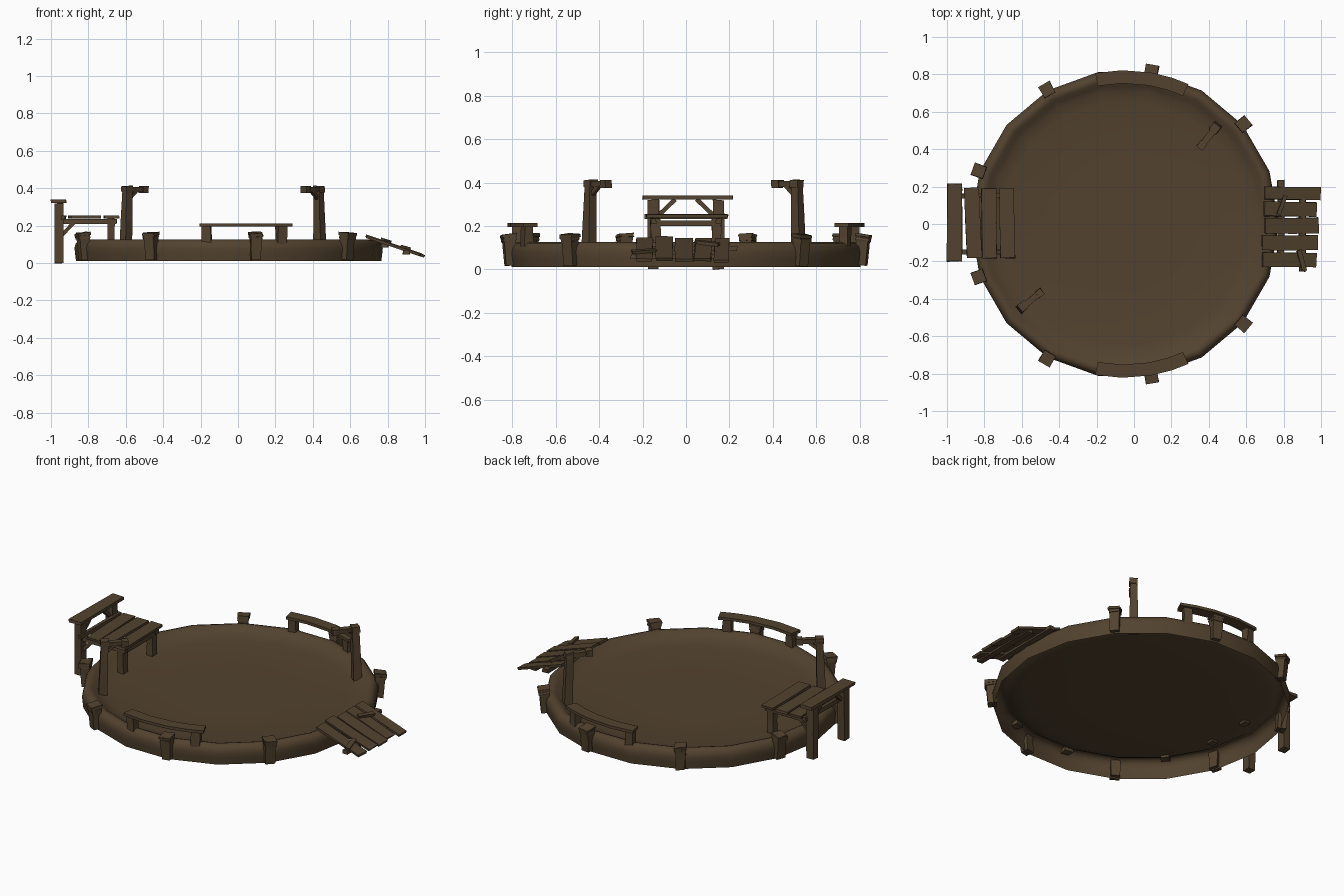
import bpy, bmesh, math, random
from mathutils import Vector

if "Cube" in bpy.data.objects:
    bpy.data.objects.remove(bpy.data.objects["Cube"])

random.seed(4)
CX = -0.05          # centre of the round pit
SIDES = 18

wood = bpy.data.materials.new("dark brown wood")
wood.diffuse_color = (0.085, 0.055, 0.028, 1)
wood.use_nodes = True
wood.node_tree.nodes["Principled BSDF"].inputs["Base Color"].default_value = wood.diffuse_color


def finish(name, bm, smooth=False):
    bmesh.ops.recalc_face_normals(bm, faces=bm.faces)
    me = bpy.data.meshes.new(name)
    bm.to_mesh(me)
    bm.free()
    me.materials.append(wood)
    ob = bpy.data.objects.new(name, me)
    bpy.context.collection.objects.link(ob)
    if smooth:
        bpy.ops.object.select_all(action='DESELECT')
        ob.select_set(True)
        bpy.context.view_layer.objects.active = ob
        bpy.ops.object.shade_smooth_by_angle(angle=math.radians(50))
    return ob


def beam(name, a, b, w, h, side=(0, 1, 0), taper=1.0, jit=0.003):
    """Rough-cut timber from a to b: w along side, h across it."""
    a, b = Vector(a), Vector(b)
    d = (b - a).normalized()
    s = Vector(side)
    s = (s - d * s.dot(d)).normalized()
    n = d.cross(s)
    bm = bmesh.new()
    rings = []
    for t in (0, 0.5, 1):
        k = 1 + (taper - 1) * t
        c = a.lerp(b, t)
        rings.append([bm.verts.new(c + s * (u * w * k / 2 + random.uniform(-jit, jit)) + n * (v * h * k / 2)
                                   + d * random.uniform(-jit, jit))
                      for u, v in ((-1, -1), (1, -1), (1, 1), (-1, 1))])
    for r, q in zip(rings, rings[1:]):
        for i in range(4):
            bm.faces.new((r[i], r[(i + 1) % 4], q[(i + 1) % 4], q[i]))
    bm.faces.new(rings[0])
    bm.faces.new(rings[2])
    return finish(name, bm)


def polar(r, deg, z):
    t = math.radians(deg)
    return Vector((CX + r * math.cos(t), r * math.sin(t), z))


# Rounded rim and floor: one lathed sheet, open underneath
profile = [(.816, .01), (.821, .05), (.824, .08), (.818, .104), (.803, .121), (.784, .126), (.766, .119),
           (.745, .104), (.715, .09), (.66, .08), (.35, .075)]
bm = bmesh.new()
rows = [[bm.verts.new(polar(r, i * 360 / SIDES, z)) for i in range(SIDES)] for r, z in profile]
for r, q in zip(rows, rows[1:]):
    for i in range(SIDES):
        j = (i + 1) % SIDES
        bm.faces.new((r[i], r[j], q[j], q[i]))
mid = bm.verts.new((CX, 0, .073))
for i in range(SIDES):
    bm.faces.new((rows[-1][i], rows[-1][(i + 1) % SIDES], mid))
finish("pit_rim_and_floor", bm, True)

# Rim pegs with a wrapped band
for deg in range(40, 340, 40):
    t = math.radians(deg)
    tang = (-math.sin(t), math.cos(t), 0)
    beam("rim_peg", polar(.82, deg, .018), polar(.83, deg, .162), .052, .05, tang, 1.12)
    for z, w in ((.13, .062), (.147, .068)):
        beam("rim_peg_band", polar(.829, deg, z), polar(.831, deg, z + .015), w, w, tang)

# Curved benches on two legs, front and back
for m in (1, -1):
    bm = bmesh.new()
    rings = []
    for deg in (101, 91, 80, 72, 65.5):
        rings.append([bm.verts.new(polar(r, m * deg, z)) for r, z in
                      ((.752, .196), (.822, .196), (.822, .213), (.752, .213))])
    for r, q in zip(rings, rings[1:]):
        for i in range(4):
            bm.faces.new((r[i], r[(i + 1) % 4], q[(i + 1) % 4], q[i]))
    bm.faces.new(rings[0])
    bm.faces.new(rings[-1])
    finish("bench_seat", bm)
    for deg in (98.7, 69):
        t = math.radians(m * deg)
        beam("bench_leg", polar(.785, m * deg, .1), polar(.785, m * deg, .2), .05, .042,
             (-math.sin(t), math.cos(t), 0))

# Two tall posts with an arm and brace
for x, y, dx, dy in ((.432, .51, -.07, -.09), (-.592, -.44, .105, .085)):
    d = Vector((dx, dy, 0)).normalized()
    side = (-d.y, d.x, 0)
    p = Vector((x, y, 0))
    base = p - d * .01
    beam("tall_post", base + Vector((0, 0, .07)), p + Vector((0, 0, .385)), .05, .05, side, .8)
    beam("tall_post_cap", p + Vector((0, 0, .378)), p + Vector((0, 0, .412)), .046, .046, side)
    up = Vector((0, 0, .393))
    beam("post_arm", p + up, p + d * .11 + up, .03, .026, side)
    beam("post_arm_end", p + d * .095 + up, p + d * .132 + up, .038, .036, side)
    beam("post_brace", p + Vector((0, 0, .335)), p + d * .06 + Vector((0, 0, .385)), .018, .018, side)

# Raised seat on the left: legs, rails, planks, back
for s in (1, -1):
    beam("seat_back_post", (-.957, s * .15, 0), (-.957, s * .15, .32), .05, .046)
    beam("seat_front_leg", (-.68, s * .14, .065), (-.68, s * .14, .236), .045, .038)
    beam("seat_side_rail", (-.95, s * .15, .222), (-.65, s * .15, .222), .025, .026)
    beam("seat_side_brace", (-.95, s * .15, .14), (-.87, s * .15, .225), .02, .02)
    beam("back_brace", (-.957, s * .12, .255), (-.957, s * .05, .322), .02, .02, (1, 0, 0))
beam("seat_front_rail", (-.665, -.16, .212), (-.665, .16, .212), .015, .026, (1, 0, 0))
beam("back_top_plank", (-.961, -.2, .331), (-.957, .215, .331), .08, .018, (1, 0, 0))
beam("seat_cross_rail", (-.935, -.19, .243), (-.93, .19, .243), .02, .024, (1, 0, 0))
for x0, x1, w in ((-.854, -.868, .08), (-.772, -.776, .08), (-.676, -.68, .078)):
    beam("seat_plank", (x0, -.182, .246), (x1, .192, .246), w, .015, (1, 0, 0))

# Sloping ramp on the right: planks over battens
for y, w, x0, x1 in ((.165, .066, .7, .995), (.08, .076, .695, .975), (-.008, .085, .7, .985),
                     (-.1, .078, .685, .98), (-.19, .075, .69, .975)):
    k = random.uniform(-.004, .004)
    z = lambda x: .143 - (x - .69) * .34 + k
    beam("ramp_plank", (x0, y, z(x0)), (x1, y + k, z(x1)), w, .014)
for x, y0, y1, z in ((.785, -.21, .235, .095), (.9, -.255, .18, .058)):
    beam("ramp_batten", (x, y0, z), (x, y1, z), .035, .022, (1, 0, 0))
beam("ramp_patch", (.77, .05, .128), (.81, .15, .115), .022, .014, (1, 0, -.3))
beam("ramp_patch", (.88, -.14, .088), (.91, -.25, .08), .025, .014, (1, 0, -.3))
